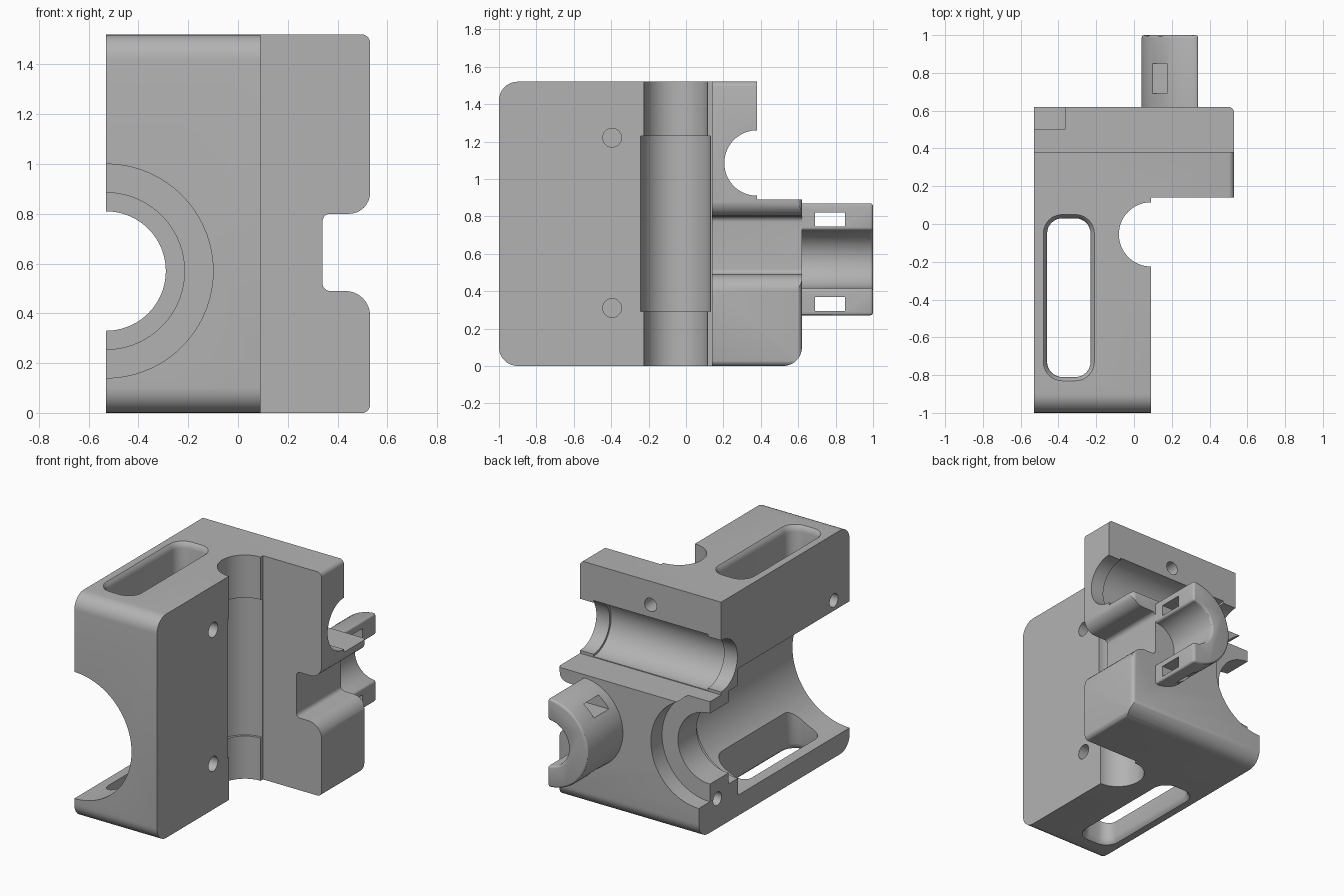
import bpy, bmesh, math
from mathutils import Vector

default = bpy.data.objects.get("Cube")
if default:
    bpy.data.objects.remove(default, do_unlink=True)

grey = bpy.data.materials.new("plain grey")
grey.use_nodes = True
tone = (0.45, 0.45, 0.45, 1)
grey.diffuse_color = tone
for node in grey.node_tree.nodes:
    if node.type == 'BSDF_PRINCIPLED':
        node.inputs["Base Color"].default_value = tone


def place(axis, u, v, w):
    return {'x': (w, u, v), 'y': (u, w, v), 'z': (u, v, w)}[axis]


def loft(name, axis, layers):
    """Solid through a stack of (position, outline) layers along an axis."""
    bm = bmesh.new()
    rings = [[bm.verts.new(place(axis, u, v, w)) for u, v in pts] for w, pts in layers]
    n = len(rings[0])
    for a, b in zip(rings, rings[1:]):
        for i in range(n):
            j = (i + 1) % n
            bm.faces.new((a[i], a[j], b[j], b[i]))
    bm.faces.new(rings[0])
    bm.faces.new(rings[-1])
    bmesh.ops.recalc_face_normals(bm, faces=bm.faces)
    mesh = bpy.data.meshes.new(name)
    bm.to_mesh(mesh)
    bm.free()
    mesh.materials.append(grey)
    obj = bpy.data.objects.new(name, mesh)
    bpy.context.collection.objects.link(obj)
    return obj


def prism(name, axis, pts, a, b):
    return loft(name, axis, [(a, pts), (b, pts)])


def rounded(corners, steps=8):
    """Outline from (u, v, radius) right-angled corners."""
    out = []
    for i, (u, v, r) in enumerate(corners):
        p = Vector((u, v))
        if r == 0:
            out.append((u, v))
            continue
        d1 = (Vector(corners[i - 1][:2]) - p).normalized()
        d2 = (Vector(corners[(i + 1) % len(corners)][:2]) - p).normalized()
        c = p + (d1 + d2) * r
        for k in range(steps + 1):
            t = math.pi / 2 * k / steps
            out.append(tuple(c - (d2 * math.cos(t) + d1 * math.sin(t)) * r))
    return out


def arc(u, v, r, start=0.0, end=360.0, n=72):
    full = end - start == 360
    return [(u + r * math.cos(math.radians(start + (end - start) * k / n)),
             v + r * math.sin(math.radians(start + (end - start) * k / n)))
            for k in range(n if full else n + 1)]


def box_outline(u0, u1, v0, v1, r=0.0):
    return rounded([(u0, v0, r), (u1, v0, r), (u1, v1, r), (u0, v1, r)])


def apply_mod(obj, mod):
    bpy.ops.object.select_all(action='DESELECT')
    bpy.context.view_layer.objects.active = obj
    obj.select_set(True)
    bpy.ops.object.modifier_apply(modifier=mod.name)


def combine(target, other, operation):
    mod = target.modifiers.new("combine", 'BOOLEAN')
    mod.operation = operation
    mod.solver = 'EXACT'
    mod.object = other
    apply_mod(target, mod)
    bpy.data.objects.remove(other, do_unlink=True)


def cut(axis, pts, a, b):
    combine(body, prism("cutter", axis, pts, a, b), 'DIFFERENCE')


def bore(axis, u, v, r, a, b):
    cut(axis, arc(u, v, r), a, b)


# Body: side outline, trimmed by the front and the top outlines
body = prism("bracket_body", 'x', rounded([
    (-1, 0, .1), (.62, 0, .1), (.62, .89, 0), (.38, .89, 0),
    (.38, 1.52, 0), (-1, 1.52, .1)]), -.53, .53)
front = rounded([
    (-.6, -.001, 0), (.531, -.001, .035), (.531, .49, .1), (.34, .49, .03),
    (.34, .8, .03), (.531, .8, .085), (.531, 1.521, .035), (-.6, 1.521, 0)])
combine(body, prism("trim", 'y', front, -1.1, 1.1), 'INTERSECT')
plan = rounded([
    (-.6, -1.1, 0), (.09, -1.1, 0), (.09, .14, 0), (.531, .14, 0),
    (.531, .621, .035), (-.6, .621, 0)])
combine(body, prism("trim", 'z', plan, -.1, 1.6), 'INTERSECT')

# Stepped half-round motor cavity, open to the right side
for r, a, b in ((.43, -1.1, .2), (.315, -.9, .3), (.24, -.8, .7), (.36, .5, .71)):
    bore('y', -.53, .57, r, a, b)

# Upright rod channel with a wider middle
bore('z', .09, -.055, .17, -.1, 1.6)
bore('z', .09, -.055, .187, .29, 1.23)

# Crosswise rod channel with narrow end rims
bore('x', .38, 1.085, .175, -.6, .6)
bore('x', .38, 1.085, .19, -.43, .43)

# Long slot through the top and bottom, with eased rims
def slot(g):
    return box_outline(-.46 - g, -.23 + g, -.81 - g, .03 + g, .08 + g)


layers = [(-.02, .03), (0, .02), (.015, .006), (.04, 0),
          (1.48, 0), (1.505, .006), (1.52, .02), (1.54, .03)]
combine(body, loft("cutter", 'z', [(z, slot(g)) for z, g in layers]), 'DIFFERENCE')

# Blind screw holes
for z in (.31, 1.22):
    bore('x', -.395, z, .05, -.04, .2)
for y, z in ((.42, .2), (-.83, 1.07)):
    bore('x', y, z, .045, -.7, -.38)
bore('y', .0, 1.36, .045, .24, .5)

# Half-tube socket at the back, with a window in each wall
socket = prism("socket", 'y', arc(.34, .57, .3, 90, 270, 32)
               + arc(.34, .57, .155, 270, 90, 32), .56, 1)
ease = socket.modifiers.new("ease", 'BEVEL')
ease.width = .025
ease.segments = 3
ease.limit_method = 'ANGLE'
ease.angle_limit = math.radians(50)
apply_mod(socket, ease)
for z in (.295, .745):
    window = prism("cutter", 'x', box_outline(.69, .85, z, z + .075), -.1, .5)
    combine(socket, window, 'DIFFERENCE')
# Keep only the part behind the body so the socket floor stays closed
keep = prism("trim", 'y', box_outline(-.2, .6, .1, 1.1), .61, 1.2)
combine(socket, keep, 'INTERSECT')
combine(body, socket, 'UNION')

bpy.ops.object.select_all(action='DESELECT')
bpy.context.view_layer.objects.active = body
body.select_set(True)
bpy.ops.object.shade_smooth_by_angle(angle=math.radians(30))
